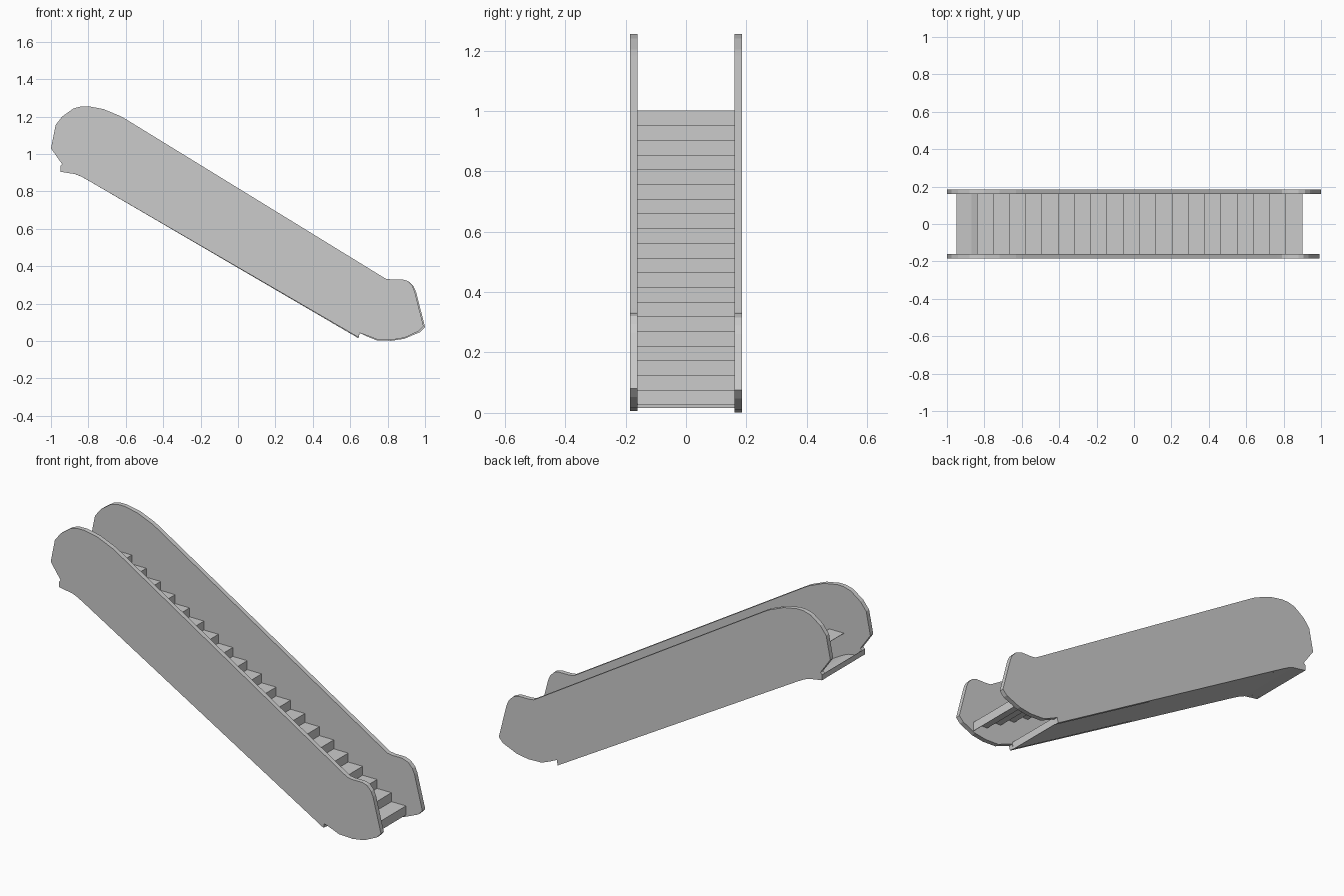
import bpy, bmesh

if "Cube" in bpy.data.objects:
    bpy.data.objects.remove(bpy.data.objects["Cube"])

PANEL_IN, PANEL_OUT = 0.16, 0.185

# Side panel outline (x, z), clockwise from the upper landing tip
PANEL = [(-1.0, 1.03), (-0.975, 1.155), (-0.94, 1.2), (-0.88, 1.243), (-0.84, 1.254),
         (-0.80, 1.255), (-0.72, 1.24), (-0.63, 1.203), (-0.595, 1.183), (0.765, 0.348),
         (0.79, 0.333), (0.82, 0.329), (0.88, 0.329), (0.915, 0.316), (0.94, 0.29),
         (0.952, 0.262), (1.0, 0.075), (0.975, 0.048), (0.89, 0.012), (0.82, 0.001),
         (0.74, 0.004), (0.69, 0.024), (0.65, 0.043), (0.645, 0.014), (-0.8, 0.858),
         (-0.84, 0.88), (-0.87, 0.892), (-0.95, 0.905), (-0.95, 0.935), (-0.94, 0.945)]


def make_object(name, bm):
    bmesh.ops.recalc_face_normals(bm, faces=bm.faces)
    mesh = bpy.data.meshes.new(name)
    bm.to_mesh(mesh)
    bm.free()
    obj = bpy.data.objects.new(name, mesh)
    bpy.context.collection.objects.link(obj)
    return obj


def make_panel(name, points, y0, y1):
    """Extrude a closed x-z outline between two y positions."""
    bm = bmesh.new()
    face = bm.faces.new([bm.verts.new((x, y0, z)) for x, z in points])
    ext = bmesh.ops.extrude_face_region(bm, geom=[face])
    verts = [g for g in ext["geom"] if isinstance(g, bmesh.types.BMVert)]
    bmesh.ops.translate(bm, verts=verts, vec=(0, y1 - y0, 0))
    return make_object(name, bm)


def make_sheet(name, points, thickness):
    """Sweep an open x-z path across the gap between the panels."""
    bm = bmesh.new()
    rows = [[bm.verts.new((x, y, z)) for y in (-PANEL_IN, PANEL_IN)] for x, z in points]
    for a, b in zip(rows, rows[1:]):
        bm.faces.new((a[0], b[0], b[1], a[1]))
    obj = make_object(name, bm)
    mod = obj.modifiers.new("thickness", "SOLIDIFY")
    mod.thickness = thickness
    mod.offset = 0
    return obj


# Side panels; the front one is slightly shorter at the lower end
make_panel("back_side_panel", PANEL, PANEL_IN, PANEL_OUT)
front = [(x - 0.008, z + 0.005) if x > 0.9 else (x, z + 0.005 if z < 0.03 else z)
         for x, z in PANEL]
make_panel("front_side_panel", front, -PANEL_OUT, -PANEL_IN)

# Stair treads and risers as one folded sheet
STEPS, RUN, RISE = 20, 0.087, 0.0487
path = [(-0.84, 1.0)]
for i in range(STEPS):
    x, z = -0.84 + (i + 1) * RUN, 1.0 - i * RISE
    path += [(x, z), (x, z - RISE)]
make_sheet("steps", path, 0.002)

# Underside tray with an upright lip at each end
make_sheet("underside_tray", [(-0.949, 0.935), (-0.949, 0.906), (-0.87, 0.893), (-0.84, 0.881),
                              (-0.8, 0.859), (0.645, 0.017), (0.648, 0.055)], 0.002)
